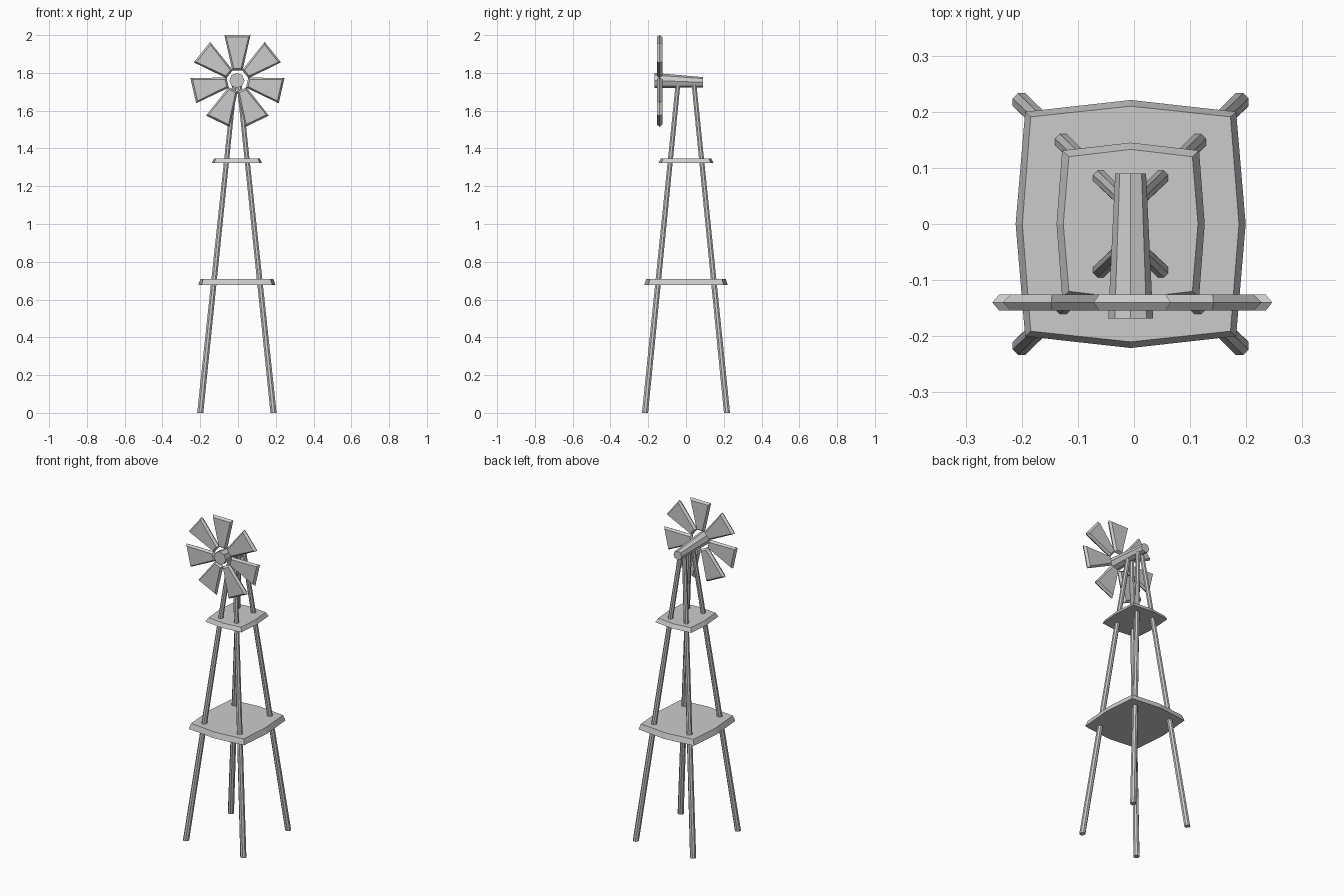
import bpy, bmesh, math
from mathutils import Vector, Matrix

cube = bpy.data.objects.get("Cube")
if cube:
    bpy.data.objects.remove(cube)

grey = bpy.data.materials.new("light grey")
grey.use_nodes = True
colour = (0.6, 0.6, 0.6, 1)
grey.diffuse_color = colour
grey.node_tree.nodes["Principled BSDF"].inputs["Base Color"].default_value = colour

CX = -0.006  # tower axis


def loft(name, rings):
    """Skin a closed, capped solid through rings of equal point count."""
    bm = bmesh.new()
    loops = [[bm.verts.new(p) for p in ring] for ring in rings]
    n = len(loops[0])
    for a, b in zip(loops, loops[1:]):
        for i in range(n):
            j = (i + 1) % n
            bm.faces.new((a[i], a[j], b[j], b[i]))
    bm.faces.new(loops[0][::-1])
    bm.faces.new(loops[-1])
    bmesh.ops.recalc_face_normals(bm, faces=bm.faces[:])
    mesh = bpy.data.meshes.new(name)
    bm.to_mesh(mesh)
    bm.free()
    mesh.materials.append(grey)
    obj = bpy.data.objects.new(name, mesh)
    bpy.context.collection.objects.link(obj)
    return obj


def circle(centre, r, sides, u, v):
    """Regular polygon in the plane of u and v."""
    c, u, v = Vector(centre), Vector(u), Vector(v)
    return [c + r * (math.cos(t) * u + math.sin(t) * v)
            for t in (2 * math.pi * (i + 0.5) / sides for i in range(sides))]


# Four straight legs leaning inwards
for sx, side in ((-1, "right"), (1, "left")):
    for sy, end in ((-1, "front"), (1, "back")):
        loft(f"{end}_{side}_leg", [
            circle((CX + sx * dx, sy * dy, z), r, 8, (1, 0, 0), (0, 1, 0))
            for dx, dy, z, r in ((0.194, 0.217, 0, 0.0175),
                                 (0.013, 0.043, 1.735, 0.0135))])


# Platforms: squares with bulging sides and sloped rims
def bulged_square(mx, my, cx, cy, z):
    pts = [(mx, 0), (cx, cy), (0, my), (-cx, cy),
           (-mx, 0), (-cx, -cy), (0, -my), (cx, -cy)]
    return [(CX + x, y, z) for x, y in pts]


loft("lower_platform", [bulged_square(0.205, 0.221, 0.188, 0.2, 0.676),
                        bulged_square(0.193, 0.21, 0.178, 0.191, 0.709)])
loft("upper_platform", [bulged_square(0.132, 0.145, 0.122, 0.131, 1.324),
                        bulged_square(0.12, 0.133, 0.11, 0.12, 1.348)])

# Tapered head, wide at the front; a point of the octagon faces up
diag = math.sqrt(0.5)
c, s = math.cos(math.pi / 8), math.sin(math.pi / 8)
loft("head", [circle((CX, y, z), r, 8, (c, 0, s), (-s, 0, c))
              for y, z, r in ((-0.168, 1.76, 0.04), (0.09, 1.75, 0.0275))])


# Seven flared blades, each widest at mid thickness
def blade_ring(y, inset):
    r0, r1 = 0.053 + inset, 0.24 - inset
    w0, w1 = 0.027 - inset * 0.8, 0.069 - inset
    return [Vector(p) for p in ((-w0, y, r0), (w0, y, r0), (w1, y, r1), (-w1, y, r1))]


BLADES = 7
hub = Vector((-0.003, -0.14, 1.76))
for k in range(BLADES):
    turn = Matrix.Rotation(2 * math.pi * k / BLADES, 3, 'Y')
    loft(f"blade_{k + 1}", [
        [hub + turn @ p for p in blade_ring(y, inset)]
        for y, inset in ((-0.0145, 0.01), (0, 0), (0.0145, 0.01))])
